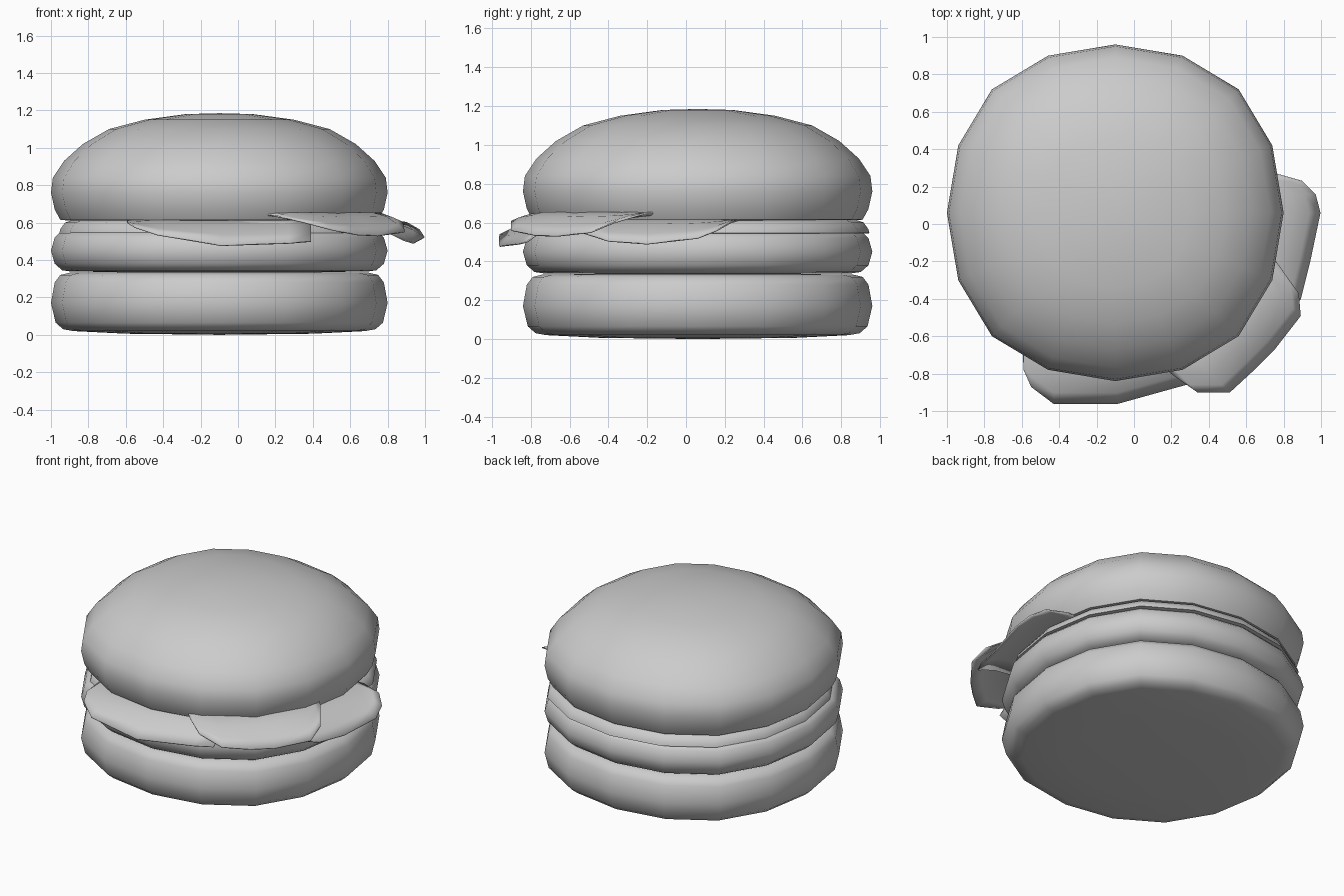
import bpy, bmesh, math

if "Cube" in bpy.data.objects:
    bpy.data.objects.remove(bpy.data.objects["Cube"])

# quarter outline of the 16-sided, slightly squarish round shape
QUARTER = [(1, 0), (0.933, 0.4), (0.733, 0.733), (0.4, 0.933)]
OUTLINE = []
for k in range(4):
    c, s = [(1, 0), (0, 1), (-1, 0), (0, -1)][k]
    OUTLINE += [(x * c - y * s, x * s + y * c) for x, y in QUARTER]


def finish(name, bm):
    bmesh.ops.recalc_face_normals(bm, faces=bm.faces)
    mesh = bpy.data.meshes.new(name)
    bm.to_mesh(mesh)
    bm.free()
    ob = bpy.data.objects.new(name, mesh)
    bpy.context.collection.objects.link(ob)
    bpy.ops.object.select_all(action='DESELECT')
    ob.select_set(True)
    bpy.context.view_layer.objects.active = ob
    bpy.ops.object.shade_smooth_by_angle(angle=math.radians(50))
    return ob


def layer(name, profile, bottom, top, cx=-0.1, cy=0.06):
    """Stack of rings (radius, z) closed by a centre point at both ends."""
    bm = bmesh.new()
    rings = [[bm.verts.new((cx + x * r, cy + y * r, z)) for x, y in OUTLINE]
             for r, z in profile]
    low, high = bm.verts.new((cx, cy, bottom)), bm.verts.new((cx, cy, top))
    n = len(OUTLINE)
    for i in range(n):
        j = (i + 1) % n
        for a, b in zip(rings, rings[1:]):
            bm.faces.new((a[i], a[j], b[j], b[i]))
        bm.faces.new((low, rings[0][j], rings[0][i]))
        bm.faces.new((high, rings[-1][i], rings[-1][j]))
    return finish(name, bm)


def leaf(name, edge, inward, z_in):
    """Thin sheet rising from its drooping outer edge into the burger."""
    bm = bmesh.new()
    rows = []
    for d, t in [(0, 0), (0.06, 0.4), (0.14, 0.8), (0.24, 1), (0.4, 1)]:
        rows.append([bm.verts.new((x + inward[0] * d, y + inward[1] * d,
                                   z + (z_in - z) * t)) for x, y, z in edge])
    for a, b in zip(rows, rows[1:]):
        for i in range(len(edge) - 1):
            bm.faces.new((a[i], a[i + 1], b[i + 1], b[i]))
    ob = finish(name, bm)
    mod = ob.modifiers.new("thickness", 'SOLIDIFY')
    mod.thickness = 0.008
    mod.offset = 0
    return ob


# buns, patty and cheese
layer("bottom_bun", [(0.5, 0.006), (0.78, 0.02), (0.835, 0.03), (0.875, 0.065),
                     (0.9, 0.17), (0.88, 0.28), (0.85, 0.32), (0.8, 0.332),
                     (0.5, 0.335)], 0.0, 0.335)
layer("patty", [(0.5, 0.336), (0.79, 0.338), (0.84, 0.345), (0.88, 0.38),
                (0.9, 0.45), (0.88, 0.52), (0.855, 0.545), (0.8, 0.555)],
      0.336, 0.555)
layer("cheese", [(0.8, 0.54), (0.865, 0.545), (0.86, 0.565), (0.835, 0.6),
                 (0.8, 0.612)], 0.54, 0.612, cx=-0.09, cy=0.08)
layer("top_bun", [(0.8, 0.61), (0.85, 0.615), (0.88, 0.67), (0.9, 0.76),
                  (0.89, 0.84), (0.83, 0.93), (0.73, 1.02), (0.59, 1.1),
                  (0.4, 1.15), (0.18, 1.18)], 0.61, 1.185)

# lettuce leaves
leaf("front_lettuce", [(-0.59, -0.6, 0.62), (-0.59, -0.78, 0.6),
                       (-0.55, -0.87, 0.575), (-0.43, -0.96, 0.535),
                       (-0.09, -0.96, 0.478), (0.27, -0.86, 0.49),
                       (0.39, -0.82, 0.5)], (0, 1), 0.61)
leaf("corner_lettuce", [(0.2, -0.8, 0.635), (0.34, -0.9, 0.605),
                        (0.51, -0.9, 0.56), (0.64, -0.78, 0.535),
                        (0.75, -0.67, 0.53), (0.89, -0.49, 0.55),
                        (0.88, -0.37, 0.6), (0.76, -0.2, 0.65)],
     (-0.7, 0.7), 0.65)
leaf("side_lettuce", [(0.8, -0.54, 0.55), (0.89, -0.4, 0.505),
                      (0.94, -0.2, 0.49), (0.995, 0.06, 0.52),
                      (0.97, 0.16, 0.56), (0.9, 0.23, 0.6),
                      (0.76, 0.27, 0.612)], (-1, 0), 0.612)
